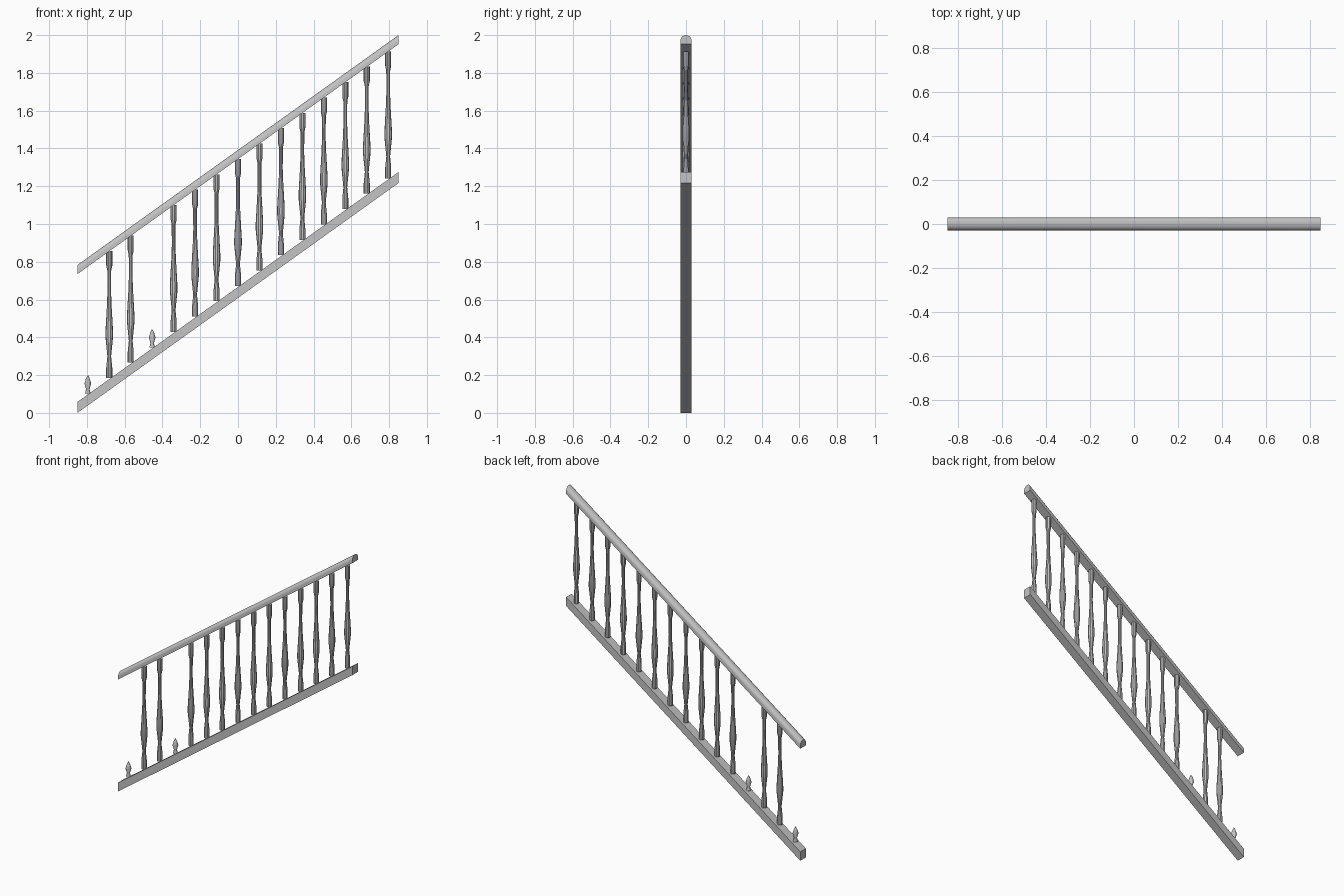
import bpy, bmesh, math

if "Cube" in bpy.data.objects:
    bpy.data.objects.remove(bpy.data.objects["Cube"])

SLOPE = 0.716      # rise per unit of run
HALF = 0.85        # half length of the rails
R = 0.029          # half depth of the rails

metal = bpy.data.materials.new("grey")
metal.diffuse_color = (0.55, 0.55, 0.55, 1)
metal.use_nodes = True
metal.node_tree.nodes["Principled BSDF"].inputs["Base Color"].default_value = metal.diffuse_color


def finish(name, bm):
    bmesh.ops.recalc_face_normals(bm, faces=bm.faces)
    mesh = bpy.data.meshes.new(name)
    bm.to_mesh(mesh)
    bm.free()
    mesh.materials.append(metal)
    obj = bpy.data.objects.new(name, mesh)
    bpy.context.collection.objects.link(obj)
    bpy.ops.object.select_all(action='DESELECT')
    obj.select_set(True)
    bpy.context.view_layer.objects.active = obj
    bpy.ops.object.shade_smooth_by_angle(angle=math.radians(35))
    return obj


def rail(name, section, z_mid):
    """Sweep a (y, z) section along the slope, with upright end cuts."""
    bm = bmesh.new()
    ends = [[bm.verts.new((x, y, z_mid + SLOPE * x + z)) for y, z in section]
            for x in (-HALF, HALF)]
    n = len(section)
    for i in range(n):
        j = (i + 1) % n
        bm.faces.new((ends[0][i], ends[0][j], ends[1][j], ends[1][i]))
    for ring in ends:
        bm.faces.new(ring)
    return finish(name, bm)


def turned(name, profile, x, z, sides=10):
    """Turn a (radius, height) profile about an upright axis."""
    bm = bmesh.new()
    rings = []
    for r, h in profile:
        rings.append([bm.verts.new((x + r * math.cos(2 * math.pi * k / sides),
                                    r * math.sin(2 * math.pi * k / sides), z + h))
                      for k in range(sides)])
    for a, b in zip(rings, rings[1:]):
        for k in range(sides):
            m = (k + 1) % sides
            bm.faces.new((a[k], a[m], b[m], b[k]))
    bm.faces.new(rings[0])
    bm.faces.new(rings[-1])
    return finish(name, bm)


# Square bottom rail and round-topped handrail
rail("bottom_rail", [(-R, 0), (R, 0), (R, 0.058), (-R, 0.058)], SLOPE * HALF)
arc = [(R * math.cos(math.pi * k / 10), 0.021 + 0.027 * math.sin(math.pi * k / 10))
       for k in range(11)]
rail("handrail", [(-R, 0), (R, 0)] + arc, 0.735 + SLOPE * HALF)

# Turned balusters, two of them snapped off near the foot
FULL = [(0.016, 0), (0.016, 0.055), (0.013, 0.085), (0.010, 0.115), (0.014, 0.155),
        (0.020, 0.215), (0.020, 0.25), (0.016, 0.32), (0.0125, 0.38), (0.0095, 0.46),
        (0.0105, 0.57), (0.016, 0.595), (0.016, 0.672)]
STUB = [(0.015, 0), (0.009, 0.022), (0.018, 0.052), (0.010, 0.078), (0.002, 0.095)]
for i in range(15):
    x = (i - 7) * 0.1136
    z = SLOPE * (x + HALF) + 0.064
    if i in (0, 3):
        turned("broken_baluster", STUB, x, z)
    else:
        turned("baluster", FULL, x, z)
